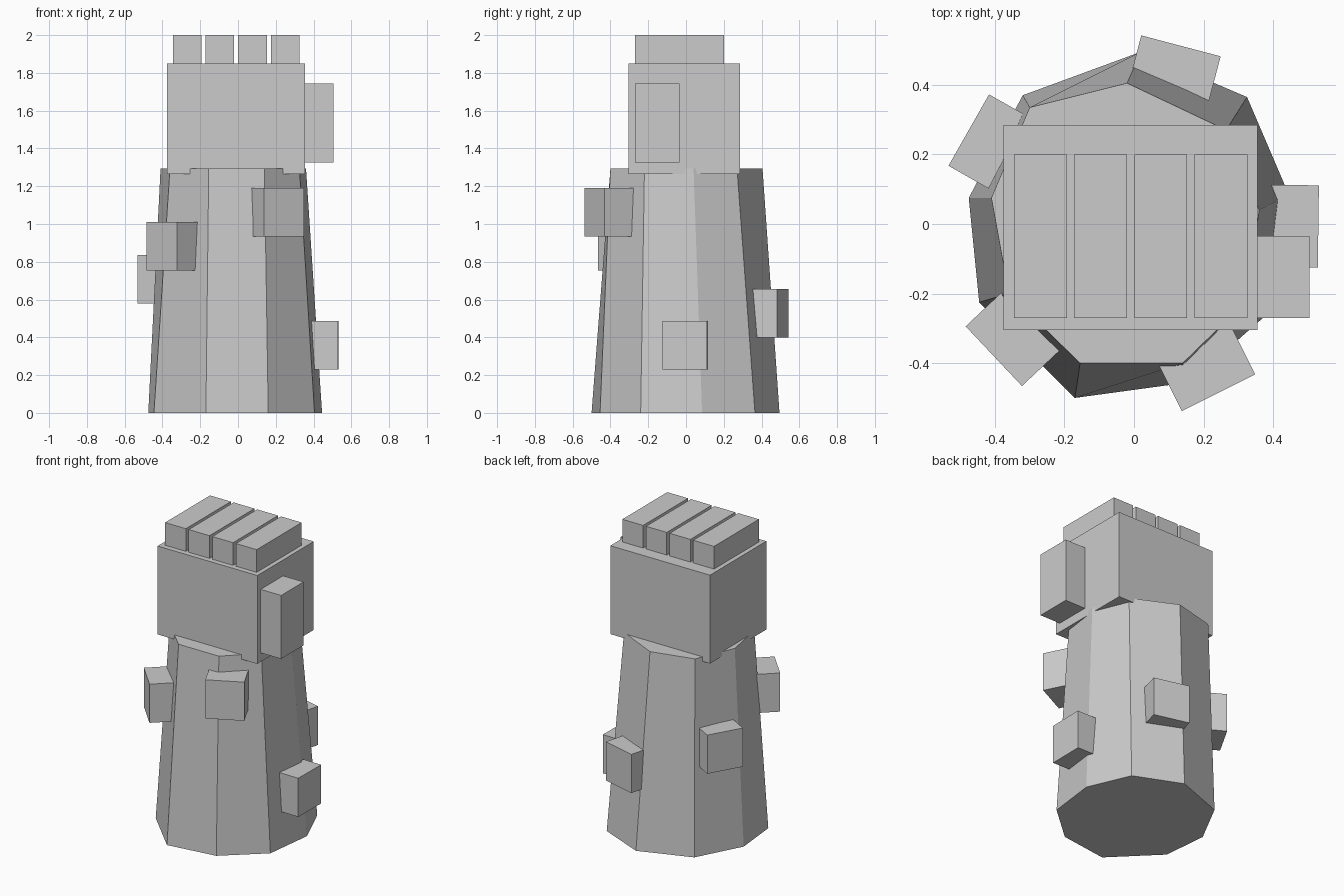
import bpy
import bmesh
from math import atan2
from mathutils import Matrix, Vector

cube = bpy.data.objects.get("Cube")
if cube:
    bpy.data.objects.remove(cube, do_unlink=True)

STONE = (0.6, 0.6, 0.6, 1.0)
stone = bpy.data.materials.new("grey_stone")
stone.use_nodes = True
stone.diffuse_color = STONE
stone.node_tree.nodes["Principled BSDF"].inputs["Base Color"].default_value = STONE


def finish(name, bm):
    """Turn a bmesh into a flat-shaded stone object."""
    bmesh.ops.recalc_face_normals(bm, faces=bm.faces[:])
    mesh = bpy.data.meshes.new(name)
    bm.to_mesh(mesh)
    bm.free()
    mesh.materials.append(stone)
    obj = bpy.data.objects.new(name, mesh)
    bpy.context.collection.objects.link(obj)
    return obj


def box(name, low, high, placement=Matrix()):
    """Box between two corners, optionally turned into place."""
    low, high = Vector(low), Vector(high)
    bm = bmesh.new()
    bmesh.ops.create_cube(bm, size=1.0)
    fit = Matrix.Translation((low + high) / 2) @ Matrix.Diagonal((*(high - low), 1.0))
    bmesh.ops.transform(bm, matrix=placement @ fit, verts=bm.verts[:])
    return finish(name, bm)


# Forearm: irregular nine-sided tapering column
BASE = [(-0.17, -0.50), (0.16, -0.455), (0.405, -0.24), (0.445, 0.085), (0.325, 0.365),
        (0.02, 0.495), (-0.32, 0.37), (-0.475, 0.075), (-0.445, -0.225)]
TOP = [(-0.155, -0.40), (0.14, -0.40), (0.325, -0.22), (0.36, 0.04), (0.265, 0.27),
       (-0.02, 0.405), (-0.30, 0.335), (-0.41, 0.075), (-0.36, -0.20)]
bm = bmesh.new()
lower = [bm.verts.new((x, y, 0)) for x, y in BASE]
upper = [bm.verts.new((x, y, 1.295)) for x, y in TOP]
bm.faces.new(lower[::-1])
bm.faces.new(upper)
for i in range(len(lower)):
    j = (i + 1) % len(lower)
    bm.faces.new((lower[i], lower[j], upper[j], upper[i]))
finish("forearm", bm)

# Fist: palm block, four fingers and the thumb
box("palm", (-0.375, -0.305, 1.265), (0.355, 0.285, 1.85))
for i in range(4):
    x = -0.345 + 0.173 * i
    box(f"finger_{i + 1}", (x, -0.27, 1.75), (x + 0.152, 0.20, 2.0))
box("thumb", (0.30, -0.27, 1.325), (0.505, -0.035, 1.745))

# Studs: blocks facing outwards round the forearm (outer face centre, bottom height)
STUDS = [(0.135, 0.512, 0.40), (-0.475, 0.27, 0.58), (-0.403, -0.38, 0.755),
         (0.243, -0.485, 0.935), (0.53, -0.007, 0.23)]
for i, (x, y, z) in enumerate(STUDS):
    turn = Matrix.Translation((x, y, z)) @ Matrix.Rotation(atan2(y, x), 4, "Z")
    box(f"stud_{i + 1}", (-0.24, -0.118, 0), (0, 0.118, 0.256), turn)
